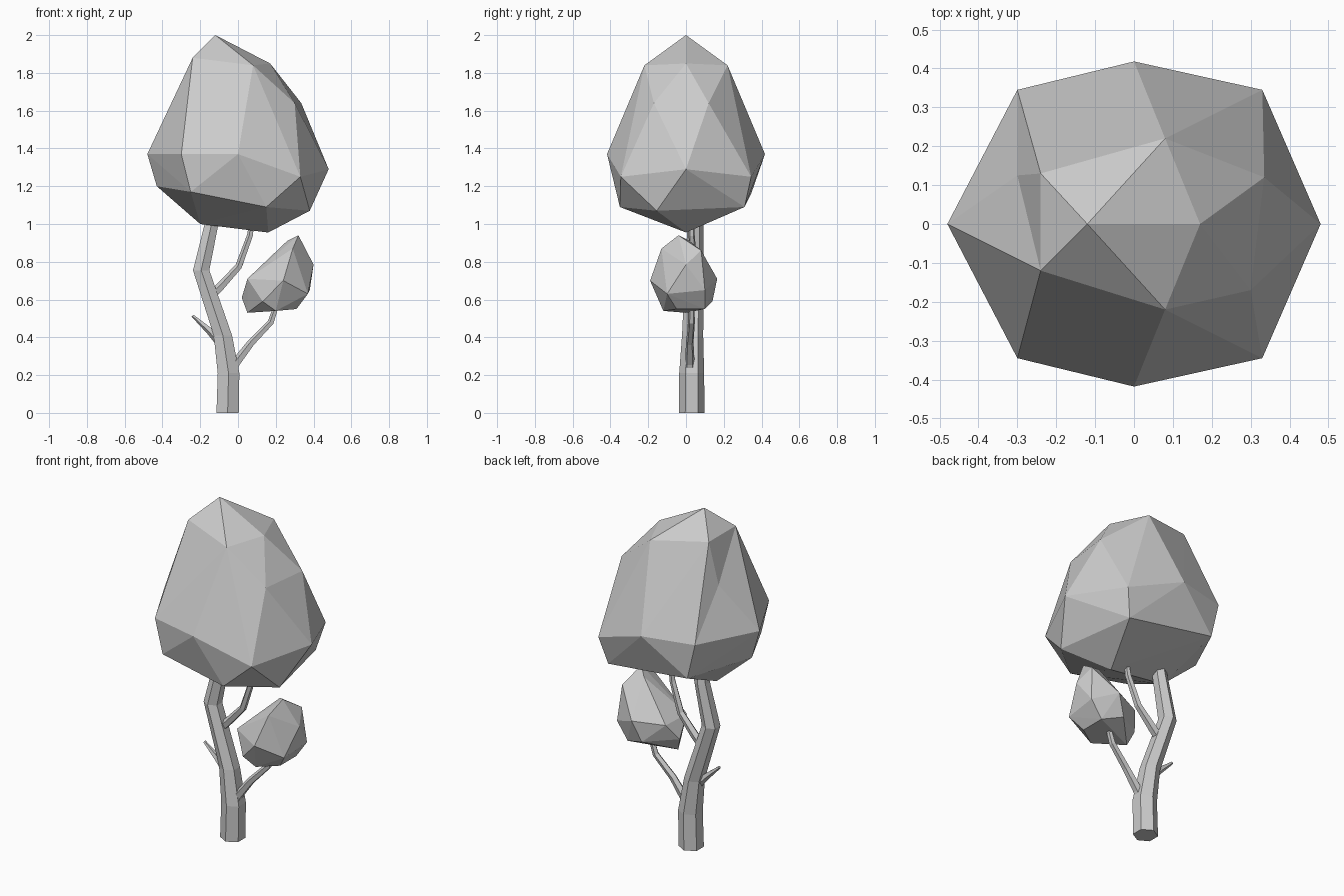
import bpy, bmesh, math
from mathutils import Vector

if "Cube" in bpy.data.objects:
    bpy.data.objects.remove(bpy.data.objects["Cube"])


def finish(name, bm):
    bmesh.ops.recalc_face_normals(bm, faces=bm.faces)
    me = bpy.data.meshes.new(name)
    bm.to_mesh(me)
    bm.free()
    ob = bpy.data.objects.new(name, me)
    bpy.context.collection.objects.link(ob)
    return ob


def limb(name, path, radii, sides=6, flat=False):
    """Faceted tube along a path; flat=True keeps horizontal rings."""
    bm = bmesh.new()
    pts = [Vector(p) for p in path]
    rings = []
    for i, (p, r) in enumerate(zip(pts, radii)):
        d = pts[min(i + 1, len(pts) - 1)] - pts[max(i - 1, 0)]
        d = Vector((0, 0, 1)) if flat else d.normalized()
        u = Vector((0, 1, 0)).cross(d).normalized()
        v = d.cross(u)
        ring = []
        for k in range(sides):
            a = math.tau * (k + 0.5) / sides
            ring.append(bm.verts.new(p + r * (math.cos(a) * u + math.sin(a) * v)))
        rings.append(ring)
    for a, b in zip(rings, rings[1:]):
        for k in range(sides):
            n = (k + 1) % sides
            bm.faces.new((a[k], a[n], b[n], b[k]))
    bm.faces.new(rings[0])
    bm.faces.new(rings[-1])
    return finish(name, bm)


def foliage(name, points, dent=None):
    """Faceted hull; dent = (corners of the hollow, pushed-in position)."""
    bm = bmesh.new()
    for p in points:
        bm.verts.new(p)
    bmesh.ops.convex_hull(bm, input=list(bm.verts))
    loose = [v for v in bm.verts if not v.link_faces]
    bmesh.ops.delete(bm, geom=loose, context='VERTS')
    if dent:
        corners = [Vector(c) for c in dent[0]]
        hit = [f for f in bm.faces
               if all(any((v.co - c).length < .001 for c in corners) for v in f.verts)]
        rim = [tuple(e.verts) for f in hit for e in f.edges
               if sum(g in hit for g in e.link_faces) == 1]
        bmesh.ops.delete(bm, geom=hit, context='FACES')
        if rim:
            mid = bm.verts.new(dent[1])
            for a, b in rim:
                bm.faces.new((a, b, mid))
    return finish(name, bm)


# Bent trunk
limb("trunk",
     [(-.055, .03, 0), (-.05, .03, .21), (-.08, .035, .41),
      (-.195, .045, .755), (-.14, .05, 1.0), (-.12, .05, 1.15)],
     [.068, .066, .056, .05, .042, .03], flat=True)

# Side branches and broken twig
limb("lower_branch", [(-.035, .02, .21), (-.01, .02, .265), (.07, .02, .37),
                      (.175, .03, .48), (.215, .03, .6)],
     [.028, .026, .021, .018, .014], 5)
limb("upper_branch", [(-.14, .045, .62), (-.09, .045, .67), (.005, .04, .775),
                      (.065, .03, .94), (.08, .03, 1.05)],
     [.026, .024, .02, .017, .013], 5)
limb("twig", [(-.09, .03, .37), (-.15, .03, .435), (-.24, .03, .515)],
     [.026, .02, .008], 5)

# Main crown: widest ring, upper shoulder, tip, underside
crown = [(-.12, 0, 2), (-.48, 0, 1.37), (.48, 0, 1.29), (.17, 0, 1.85),
         (-.24, -.12, 1.88), (-.24, .13, 1.88),
         (.335, .12, 1.64), (.30, -.17, 1.64),
         (-.43, 0, 1.20), (-.25, -.345, 1.17), (-.25, .345, 1.16),
         (.15, -.35, 1.09), (.29, .31, 1.09), (.38, -.155, 1.07),
         (-.2, 0, 1.0), (.16, 0, .955)]
for s in (-1, 1):
    crown += [(-.30, s * .345, 1.37), (0, s * .418, 1.37),
              (.33, s * .345, 1.25), (.08, s * .22, 1.84)]
foliage("main_crown", crown,
        dent=([(-.48, 0, 1.37), (-.24, -.12, 1.88), (-.24, .13, 1.88),
               (-.30, .345, 1.37)], (-.30, .125, 1.64)))

# Small leaning crown on the lower branch
foliage("small_crown",
        [(.32, -.04, .94), (.26, .02, .91), (.29, -.13, .87), (.36, .08, .86),
         (.40, 0, .785), (.24, -.19, .70), (.37, -.1, .63), (.38, .1, .65),
         (.24, .165, .71), (.05, -.08, .71), (.02, .03, .61), (.13, -.14, .59),
         (.05, 0, .53), (.31, -.05, .55), (.31, .1, .55), (.19, .14, .59),
         (.07, .09, .70), (.20, -.12, .54)])
